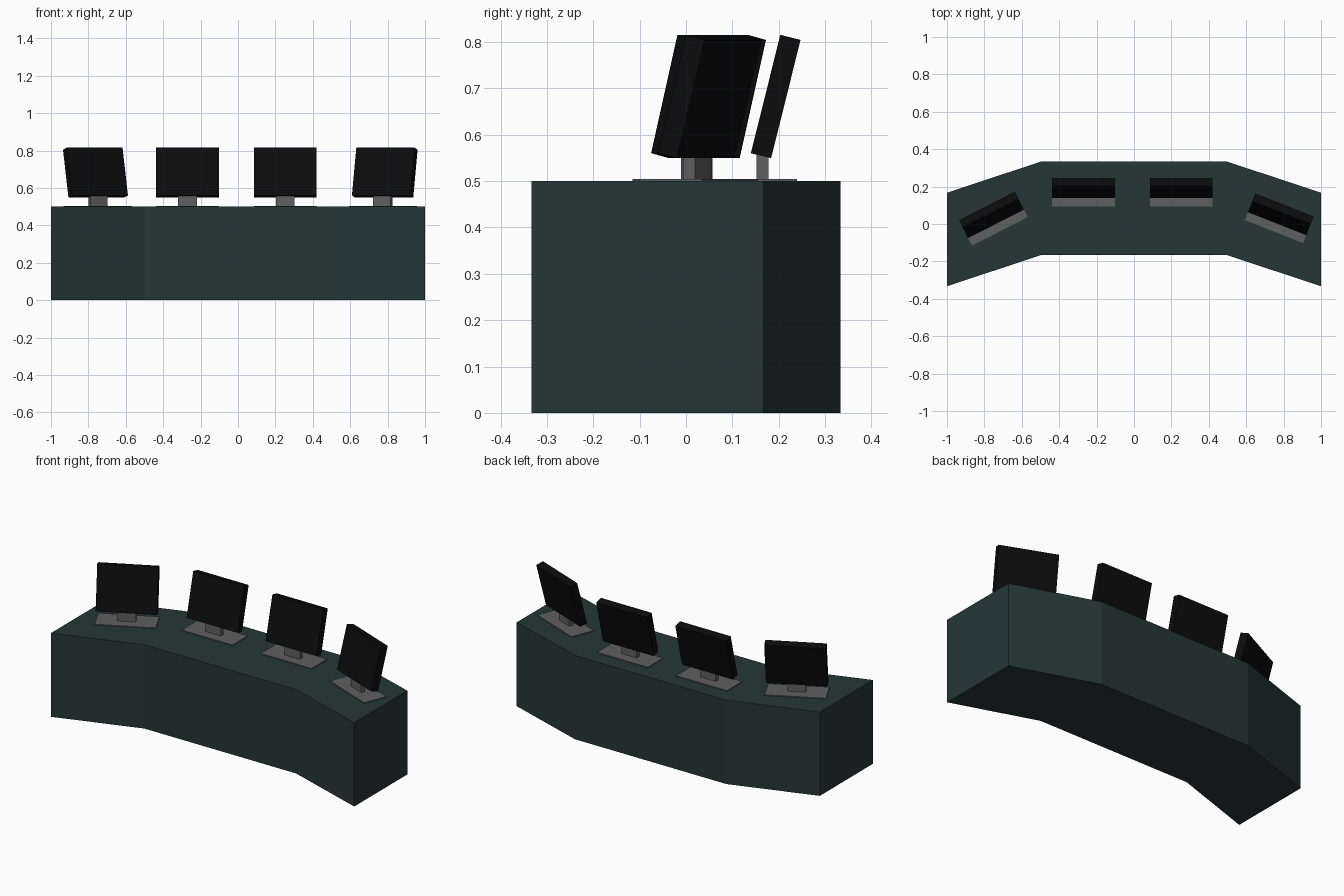
import bpy, bmesh
from math import radians
from mathutils import Matrix, Vector

cube = bpy.data.objects.get("Cube")
if cube:
    bpy.data.objects.remove(cube)


def material(name, color):
    mat = bpy.data.materials.new(name)
    mat.use_nodes = True
    rgba = (*color, 1)
    mat.diffuse_color = rgba
    mat.node_tree.nodes["Principled BSDF"].inputs["Base Color"].default_value = rgba
    return mat


green = material("dark green", (0.018, 0.038, 0.037))
grey = material("stand grey", (0.115, 0.115, 0.115))
black = material("screen black", (0.0035, 0.0035, 0.0035))


def add_object(name, bm, mat, matrix=Matrix()):
    bmesh.ops.recalc_face_normals(bm, faces=bm.faces)
    mesh = bpy.data.meshes.new(name)
    bm.to_mesh(mesh)
    bm.free()
    mesh.materials.append(mat)
    obj = bpy.data.objects.new(name, mesh)
    obj.matrix_world = matrix
    bpy.context.collection.objects.link(obj)
    return obj


def box(name, size, center, mat, place, tilt=0):
    bm = bmesh.new()
    bmesh.ops.create_cube(bm, size=1, matrix=Matrix.Diagonal((*size, 1)))
    local = Matrix.Translation(center) @ Matrix.Rotation(radians(tilt), 4, "X")
    add_object(name, bm, mat, place @ local)


# Desk: bent plan outline, extruded upwards
DESK_TOP, DESK_DEPTH = 0.5, 0.5
front_edge = [(-1, -0.333), (-0.5, -0.167), (0.5, -0.167), (1, -0.333)]
back_edge = [(x, y + DESK_DEPTH) for x, y in reversed(front_edge)]
bm = bmesh.new()
outline = bm.faces.new([bm.verts.new((x, y, 0)) for x, y in front_edge + back_edge])
extruded = bmesh.ops.extrude_face_region(bm, geom=[outline], use_keep_orig=True)
top_verts = [v for v in extruded["geom"] if isinstance(v, bmesh.types.BMVert)]
bmesh.ops.translate(bm, verts=top_verts, vec=(0, 0, DESK_TOP))
add_object("desk", bm, green)

# Monitors: base plate, stem and tilted screen, turned to follow the desk
monitors = {
    "far_right": (-0.75, 0.025, 27),
    "mid_right": (-0.27, 0.167, 0),
    "mid_left": (0.252, 0.167, 0),
    "far_left": (0.775, 0.027, -21.5),
}
for side, (x, y, turn) in monitors.items():
    place = Matrix.Translation(Vector((x, y, DESK_TOP))) @ Matrix.Rotation(radians(turn), 4, "Z")
    box(side + "_base", (0.335, 0.145, 0.005), (0, 0, 0.0025), grey, place)
    box(side + "_stem", (0.1, 0.026, 0.062), (0, -0.002, 0.034), grey, place)
    box(side + "_screen", (0.335, 0.045, 0.263), (0, 0.0265, 0.1825), black, place, tilt=-14)
